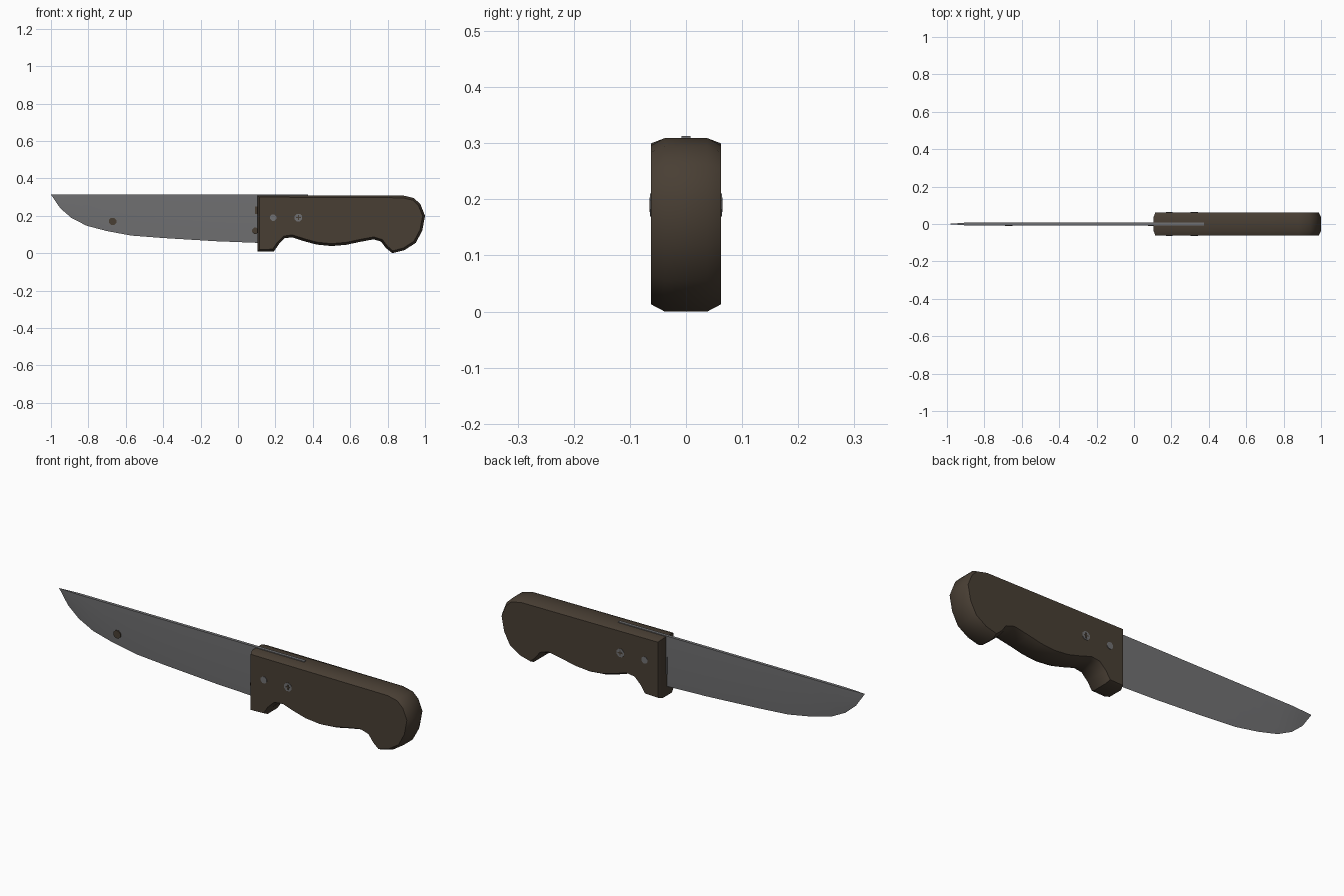
import bpy, bmesh, math

if "Cube" in bpy.data.objects:
    bpy.data.objects.remove(bpy.data.objects["Cube"])


def material(name, color):
    m = bpy.data.materials.new(name)
    m.diffuse_color = (*color, 1)
    m.use_nodes = True
    m.node_tree.nodes["Principled BSDF"].inputs["Base Color"].default_value = m.diffuse_color
    return m


STEEL = material("steel grey", (0.165, 0.165, 0.17))
WOOD = material("dark brown wood", (0.066, 0.049, 0.034))


def finish(bm, name, mat, angle=None):
    bmesh.ops.recalc_face_normals(bm, faces=bm.faces)
    me = bpy.data.meshes.new(name)
    bm.to_mesh(me)
    bm.free()
    me.materials.append(mat)
    ob = bpy.data.objects.new(name, me)
    bpy.context.collection.objects.link(ob)
    if angle:
        bpy.ops.object.select_all(action='DESELECT')
        ob.select_set(True)
        bpy.context.view_layer.objects.active = ob
        bpy.ops.object.shade_smooth_by_angle(angle=math.radians(angle))
    return ob


def prism(name, mat, outline, y0, y1):
    """Extrude an (x, z) outline from y0 to y1."""
    bm = bmesh.new()
    a, b = ([bm.verts.new((x, y, z)) for x, z in outline] for y in (y0, y1))
    bm.faces.new(a)
    bm.faces.new(b)
    for i in range(len(a)):
        j = (i + 1) % len(a)
        bm.faces.new((a[i], a[j], b[j], b[i]))
    return finish(bm, name, mat)


def disc(x, z, r, n=8):
    return [(x + r * math.cos(math.tau * (i + .5) / n),
             z + r * math.sin(math.tau * (i + .5) / n)) for i in range(n)]


# Blade: flat spine, ground down to a sharp lower edge and a thin point
edge = [(-.95, .24), (-.89, .188), (-.81, .147), (-.7, .118), (-.57, .094),
        (-.4, .081), (-.12, .064), (.11, .055)]
TOP = .313
bm = bmesh.new()
tip = bm.verts.new((-1, 0, TOP))
prev = None
for x, z in edge:
    t = .008 * min(1, (x + 1) / .11)
    mid = z + (TOP - z) * .45
    ring = [bm.verts.new(p) for p in
            ((x, -t, TOP), (x, -t * .8, mid), (x, 0, z), (x, t * .8, mid), (x, t, TOP))]
    for i in range(5):
        j = (i + 1) % 5
        if prev:
            bm.faces.new((prev[i], prev[j], ring[j], ring[i]))
        else:
            bm.faces.new((tip, ring[j], ring[i]))
    prev = ring
bm.faces.new(prev)
finish(bm, "blade", STEEL, 30)

# Tang: shows as a strip let into the top of the handle
prism("tang", STEEL, [(.10, .12), (.375, .14), (.375, TOP), (.10, TOP)], -.008, .008)

# Handle: profile with chamfered sides
profile = [(.105, .01), (.105, .309), (.88, .309), (.94, .295), (.975, .262),
           (1, .2), (.985, .12), (.95, .055), (.89, .016), (.825, 0),
           (.79, .028), (.765, .062), (.725, .074), (.65, .06), (.58, .045),
           (.5, .038), (.42, .046), (.35, .065), (.29, .085), (.25, .08),
           (.22, .05), (.192, .01)]
handle = prism("handle", WOOD, profile, -.038, .038)
bm = bmesh.new()
bm.from_mesh(handle.data)
bpy.data.objects.remove(handle)
for f in [f for f in bm.faces if abs(f.normal.y) > .9]:
    bmesh.ops.inset_region(bm, faces=[f], thickness=.013, depth=.024)
finish(bm, "handle", WOOD, 40)

# Rivets on both sides, the rear one with a cross slot
prism("front_rivet", STEEL, disc(.188, .19, .018), -.064, .064)
prism("rear_rivet", STEEL, disc(.323, .19, .022), -.064, .064)
for s in (-1, 1):
    for n, (w, h) in enumerate(((.013, .003), (.003, .013))):
        prism(f"rivet_slot_{n}", WOOD,
              [(.323 - w, .19 - h), (.323 + w, .19 - h), (.323 + w, .19 + h), (.323 - w, .19 + h)],
              s * .063, s * .065)

# Brown spots on the front of the blade
prism("blade_spot", WOOD, disc(-.67, .17, .021), -.01, -.004)
prism("collar_spot_upper", WOOD, [(.092, .21), (.11, .21), (.11, .25), (.092, .25)], -.011, -.004)
prism("collar_spot_lower", WOOD, disc(.092, .12, .018), -.011, -.002)
